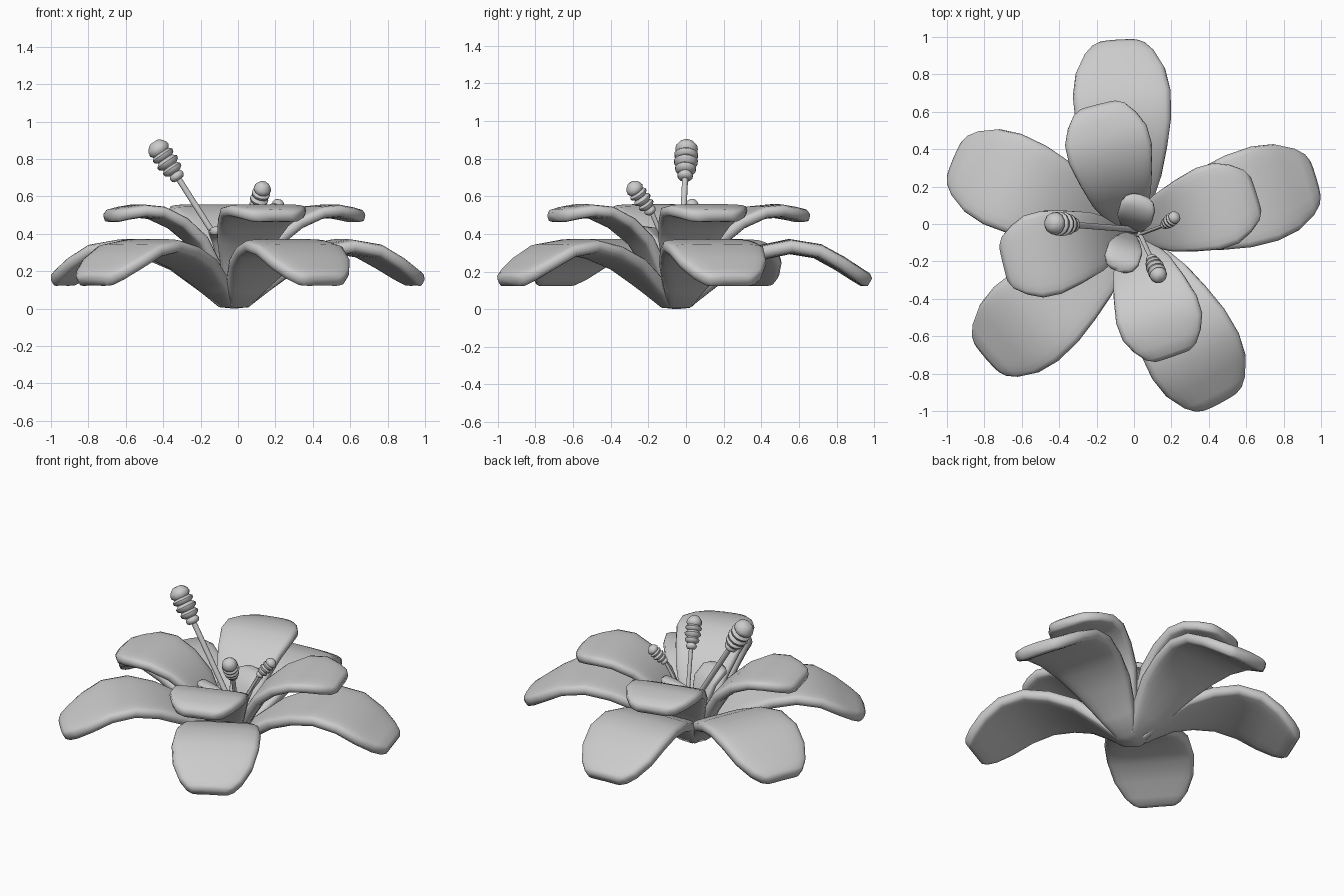
import bpy, bmesh, math
from mathutils import Vector

cube = bpy.data.objects.get("Cube")
if cube:
    bpy.data.objects.remove(cube, do_unlink=True)

grey = bpy.data.materials.new("soft grey")
grey.use_nodes = True
colour = (0.6, 0.6, 0.6, 1)
grey.diffuse_color = colour
grey.node_tree.nodes["Principled BSDF"].inputs["Base Color"].default_value = colour

CENTRE = Vector((-0.02, -0.05, 0))
SIDES = 20


def loft(name, rings, smooth_angle):
    """Skin closed rings of points and cap both ends."""
    bm = bmesh.new()
    loops = [[bm.verts.new(p) for p in ring] for ring in rings]
    for a, b in zip(loops, loops[1:]):
        for i in range(len(a)):
            j = (i + 1) % len(a)
            bm.faces.new((a[i], a[j], b[j], b[i]))
    bm.faces.new(loops[0])
    bm.faces.new(loops[-1])
    bmesh.ops.recalc_face_normals(bm, faces=bm.faces)
    mesh = bpy.data.meshes.new(name)
    bm.to_mesh(mesh)
    bm.free()
    mesh.materials.append(grey)
    obj = bpy.data.objects.new(name, mesh)
    bpy.context.collection.objects.link(obj)
    bpy.ops.object.select_all(action='DESELECT')
    obj.select_set(True)
    bpy.context.view_layer.objects.active = obj
    bpy.ops.object.shade_smooth_by_angle(angle=math.radians(smooth_angle))


def power(v, e):
    return math.copysign(abs(v) ** e, v)


def petal(name, stations, degrees, scale, thick, cup, droop):
    """stations: (distance from centre, height, half width)."""
    a = math.radians(degrees)
    out = Vector((math.cos(a), math.sin(a), 0))
    side = Vector((-math.sin(a), math.cos(a), 0))
    up = Vector((0, 0, 1))
    last = len(stations) - 1
    rings = []
    for i, (r, z, w) in enumerate(stations):
        r0, z0, _ = stations[max(i - 1, 0)]
        r1, z1, _ = stations[min(i + 1, last)]
        slope = math.atan2(z1 - z0, r1 - r0)
        normal = up * math.cos(slope) - out * math.sin(slope)
        half = thick / 2 * (0.65 if i == last else 1)
        t = i / last
        bend = 0 if i < 2 else cup * (1 - t) - droop * t
        ring = []
        for k in range(SIDES):
            b = math.tau * k / SIDES
            u = power(math.cos(b), 0.6)
            v = power(math.sin(b), 0.4)
            ring.append(CENTRE + out * r * scale + up * z + side * w * u
                        + normal * (half * v + bend * u * u))
        rings.append(ring)
    loft(name, rings, 70)


# Large drooping outer petals
OUTER = [(0, .04, .03), (.05, .042, .07), (.15, .12, .12), (.3, .235, .185), (.45, .30, .225),
         (.6, .332, .255), (.75, .308, .262), (.87, .243, .24),
         (.96, .185, .19), (1.005, .158, .145), (1.025, .146, .11)]
for n, (deg, size) in enumerate([(93.5, 1), (157, .99), (221, .985), (298, .99), (16.5, 1)], 1):
    petal(f"outer_petal_{n}", OUTER, deg, size, .08, .012, .008)

# Upright inner petals
INNER = [(.04, .04, .05), (.11, .2, .11), (.21, .36, .165), (.32, .455, .2),
         (.44, .512, .228), (.54, .522, .225), (.62, .51, .19),
         (.68, .497, .145), (.705, .49, .1)]
for n, (deg, size) in enumerate([(104, 1), (193.5, .985), (289, .98), (17.5, .995)], 1):
    petal(f"inner_petal_{n}", INNER, deg, size, .072, .012, .005)

# Small unopened petals in the heart
HEART = [(.02, .06, .04), (.05, .24, .07), (.09, .36, .095), (.15, .415, .095),
         (.19, .42, .075), (.21, .415, .045)]
for n, deg in enumerate([74, 252], 1):
    petal(f"heart_petal_{n}", HEART, deg, 1, .045, .01, .01)


def stamen(name, foot, neck, tip, radius):
    """Thin stalk carrying a head of stacked beads under a dome."""
    foot, neck, tip = Vector(foot), Vector(neck), Vector(tip)
    stalk = radius * 0.25
    stations = [(foot, stalk), (neck, stalk)]
    beads = [.65, .88, 1, 1]
    step = .72 / len(beads)
    for i, size in enumerate(beads):
        for f, s in ((.05, .7), (.3, .95), (.65, 1), (.95, .75)):
            stations.append((neck.lerp(tip, (i + f) * step), radius * size * s))
    for f, s in ((.78, .95), (.87, .88), (.95, .65), (1, .4)):
        stations.append((neck.lerp(tip, f), radius * s))
    rings = []
    for i, (p, r) in enumerate(stations):
        axis = (neck - foot if i < 2 else tip - neck).normalized()
        x = axis.cross(Vector((0.3, 1, 0))).normalized()
        y = axis.cross(x)
        rings.append([p + (x * math.cos(math.tau * k / 12)
                           + y * math.sin(math.tau * k / 12)) * r for k in range(12)])
    loft(name, rings, 50)


stamen("tall_stamen", (.01, -.03, .18), (-.315, -.005, .69), (-.45, .005, .89), .065)
stamen("front_stamen", (.03, -.05, .2), (.09, -.18, .51), (.14, -.295, .67), .05)
stamen("side_stamen", (.02, -.06, .2), (.155, -.01, .47), (.23, .045, .575), .037)
